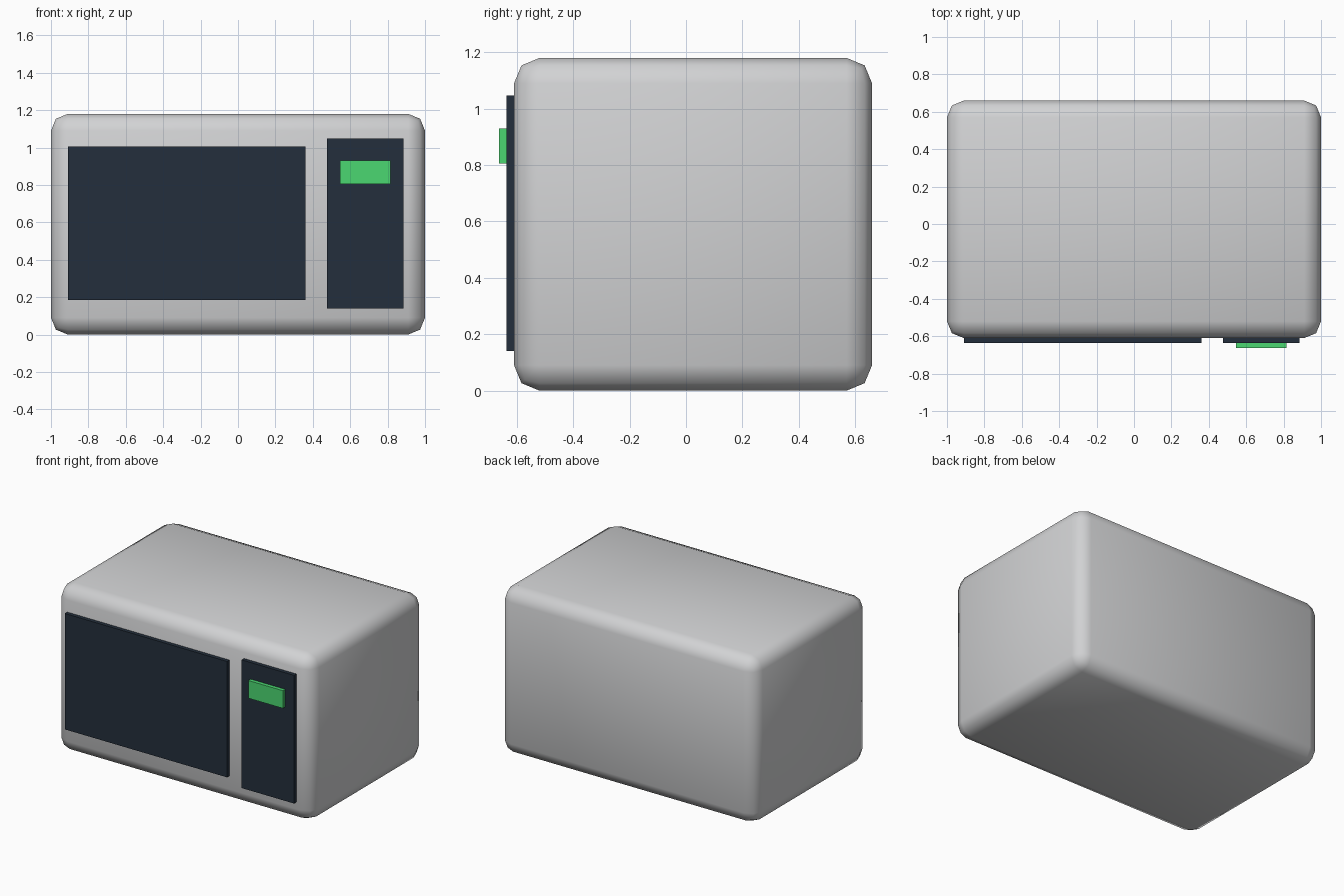
import bpy

cube = bpy.data.objects.get("Cube")
if cube:
    bpy.data.objects.remove(cube, do_unlink=True)


def make_material(name, rgb):
    mat = bpy.data.materials.new(name)
    mat.use_nodes = True
    mat.diffuse_color = (*rgb, 1)
    mat.node_tree.nodes["Principled BSDF"].inputs["Base Color"].default_value = (*rgb, 1)
    return mat


def make_box(name, x, y, z, mat):
    """Box spanning the given (low, high) range on each axis."""
    spans = (x, y, z)
    bpy.ops.mesh.primitive_cube_add(size=1, location=[(a + b) / 2 for a, b in spans])
    obj = bpy.context.object
    obj.name = name
    obj.scale = [b - a for a, b in spans]
    bpy.ops.object.transform_apply(location=False, rotation=False, scale=True)
    obj.data.materials.append(mat)
    return obj


light_grey = make_material("light grey", (0.64, 0.645, 0.655))
dark_navy = make_material("dark navy", (0.017, 0.028, 0.045))
display_green = make_material("display green", (0.07, 0.68, 0.165))

# Rounded housing
FRONT = -0.61
housing = make_box("housing", (-1, 1), (FRONT, 0.66), (0, 1.18), light_grey)
bevel = housing.modifiers.new("rounded edges", "BEVEL")
bevel.width = 0.09
bevel.segments = 2
bevel.limit_method = "NONE"
for face in housing.data.polygons:
    face.use_smooth = True

# Door window, control panel and display on the front
GLASS = -0.637
make_box("door_window", (-0.91, 0.36), (GLASS, FRONT + 0.02), (0.185, 1.005), dark_navy)
make_box("control_panel", (0.475, 0.885), (GLASS, FRONT + 0.02), (0.14, 1.047), dark_navy)
make_box("display", (0.545, 0.815), (-0.663, GLASS + 0.01), (0.805, 0.93), display_green)
